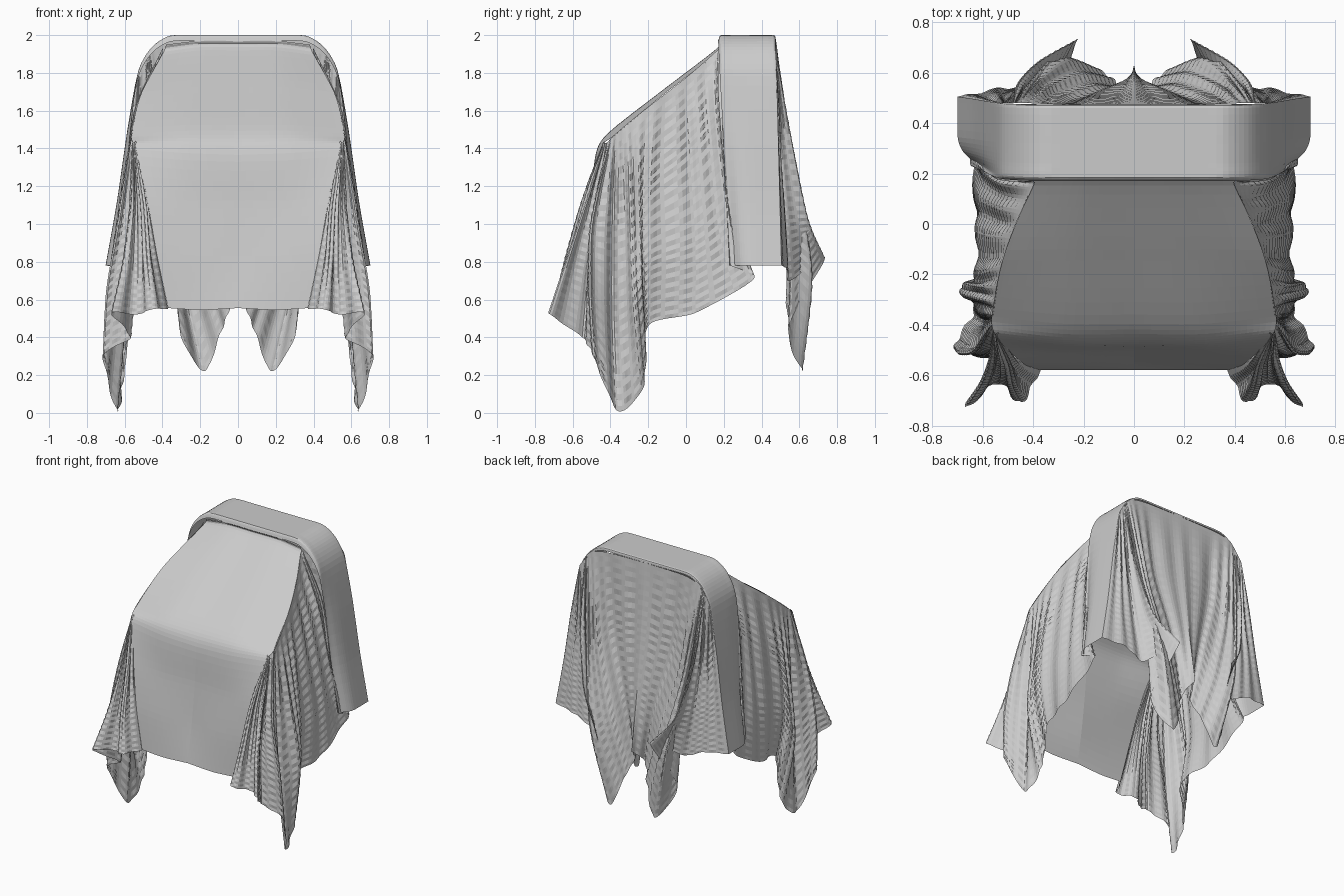
import bpy, bmesh, math
from mathutils import Vector


def spline(pts, t):
    """Point on a Catmull-Rom curve through pts, t in 0..1."""
    n = len(pts) - 1
    i = min(int(t * n), n - 1)
    f = t * n - i
    b, c = pts[i], pts[i + 1]
    a = pts[i - 1] if i > 0 else b * 2 - c
    d = pts[i + 2] if i + 2 <= n else c * 2 - b
    m0, m1 = (c - a) * 0.4, (d - b) * 0.4
    return (b * (2*f**3 - 3*f**2 + 1) + m0 * (f**3 - 2*f**2 + f)
            + c * (3*f**2 - 2*f**3) + m1 * (f**3 - f**2))


def drape(name, columns, nu, nv, pleats=0, depth=0.0):
    """Loft a cloth panel through hanging fold lines, pleat it, mirror it."""
    cols = [[Vector(p) for p in c] for c in columns]
    bm = bmesh.new()
    grid = []
    for j in range(nv + 1):
        ring = [spline(c, j / nv) for c in cols]
        grid.append([spline(ring, i / nu) for i in range(nu + 1)])
    verts = []
    for j, row in enumerate(grid):
        v = j / nv
        out = []
        for i, p in enumerate(row):
            side = row[min(i + 1, nu)] - row[max(i - 1, 0)]
            n = Vector((side.y, -side.x, 0))
            if n.length > 1e-6:
                n.normalize()
            # pleats fade in from the support, vanish at seams, jag row by row
            amp = depth * min(1, v * 5) * (1 - 0.4 * v) * min(1, i / 4, (nu - i) / 4)
            wave = math.sin(2 * math.pi * pleats * i / nu + 0.7 * (j % 2))
            q = p + n * amp * wave
            q.z = max(0, min(2, q.z))
            out.append(bm.verts.new(q))
        verts.append(out)
    for j in range(nv):
        for i in range(nu):
            bm.faces.new((verts[j][i], verts[j][i+1], verts[j+1][i+1], verts[j+1][i]))
    bm.normal_update()
    mid = Vector((0, 0, 1.1))
    facing = sum(f.normal.dot(f.calc_center_median() - mid) * f.calc_area() for f in bm.faces)
    if facing < 0:
        bmesh.ops.reverse_faces(bm, faces=bm.faces[:])
    me = bpy.data.meshes.new(name)
    bm.to_mesh(me)
    bm.free()
    ob = bpy.data.objects.new(name, me)
    bpy.context.collection.objects.link(ob)
    mirror = ob.modifiers.new("mirror", "MIRROR")
    mirror.merge_threshold = 0.002
    return ob


# Band over the top of the backrest, running down to the side flaps
arch = [(0, 2), (.2, 2), (.36, 1.995), (.46, 1.93), (.53, 1.8), (.585, 1.5), (.64, 1.12), (.70, .78)]


def band(rows):
    """Arch lines at depth y, drifting back, dropping and tucking in."""
    return [[(x - tuck * max(0, 1.8 - z), y + drift * max(0, 2 - z), z - drop * (z > 1.7))
             for x, z in arch] for y, drift, drop, tuck in rows]


drape("backrest_cover", band([(.17, .05, .03, .05), (.185, .05, 0, .06), (.24, .04, 0, .02),
                              (.32, .02, 0, 0), (.46, .02, 0, 0), (.475, .025, .02, 0)]), 20, 36)

# Sloping top sheet that turns over the front edge and hangs down
drape("front_sheet", [
    [(0, .175, 1.97), (0, .16, 1.925), (0, -.12, 1.71), (0, -.4, 1.49), (0, -.475, 1.37), (0, -.50, 1.1), (0, -.535, .82), (0, -.58, .555)],
    [(.2, .175, 1.97), (.2, .16, 1.925), (.25, -.12, 1.71), (.28, -.4, 1.49), (.28, -.475, 1.38), (.25, -.51, 1.1), (.22, -.55, .82), (.2, -.58, .545)],
    [(.38, .175, 1.95), (.4, .16, 1.9), (.515, -.12, 1.685), (.565, -.37, 1.475), (.545, -.45, 1.4), (.48, -.52, 1.12), (.43, -.56, .84), (.37, -.58, .555)],
], 24, 40)

# Side curtain: front corner folds, long tail, swag back to the side flap
drape("side_curtain", [
    [(.54, -.43, 1.44), (.48, -.52, 1.12), (.43, -.56, .84), (.37, -.58, .55)],
    [(.55, -.44, 1.43), (.50, -.56, 1.1), (.48, -.65, .8), (.45, -.71, .55)],
    [(.55, -.435, 1.43), (.53, -.53, 1.1), (.53, -.59, .8), (.54, -.63, .52)],
    [(.56, -.43, 1.43), (.57, -.54, 1.1), (.61, -.64, .8), (.67, -.73, .53)],
    [(.55, -.42, 1.43), (.54, -.48, 1.05), (.54, -.52, .75), (.57, -.55, .4)],
    [(.565, -.4, 1.45), (.63, -.5, 1.0), (.69, -.51, .65), (.71, -.49, .3)],
    [(.56, -.37, 1.48), (.58, -.38, 1.0), (.6, -.38, .5), (.64, -.36, .01)],
    [(.55, -.3, 1.54), (.63, -.28, 1.05), (.69, -.26, .6), (.61, -.22, .15)],
    [(.53, -.18, 1.635), (.6, -.2, 1.2), (.63, -.2, .8), (.58, -.2, .46)],
    [(.47, 0, 1.775), (.55, .02, 1.38), (.62, .05, .9), (.63, .05, .53)],
    [(.4, .15, 1.905), (.53, .17, 1.55), (.6, .23, 1.05), (.64, .36, .71)],
    [(.4, .175, 1.93), (.55, .19, 1.6), (.60, .21, 1.15), (.65, .235, .78)],
], 132, 44, 18, .012)

# Rear curtain: corner flap, gathered tail and the centre panel
drape("rear_curtain", [
    [(.53, .48, 1.8), (.585, .485, 1.5), (.64, .495, 1.12), (.70, .505, .78)],
    [(.52, .48, 1.83), (.52, .495, 1.4), (.53, .52, 1.05), (.52, .54, .76)],
    [(.49, .48, 1.87), (.46, .50, 1.4), (.42, .53, 1.02), (.37, .55, .70)],
    [(.48, .48, 1.88), (.45, .57, 1.4), (.37, .65, 1.02), (.22, .735, .82)],
    [(.47, .48, 1.89), (.43, .52, 1.35), (.36, .55, .9), (.31, .54, .45)],
    [(.46, .48, 1.91), (.40, .57, 1.3), (.30, .67, .75), (.18, .62, .22)],
    [(.42, .48, 1.95), (.34, .55, 1.3), (.21, .60, .8), (.09, .58, .43)],
    [(.3, .475, 1.975), (.25, .50, 1.45), (.13, .54, 1.0), (.04, .53, .56)],
    [(0, .475, 1.98), (0, .52, 1.5), (0, .57, 1.05), (0, .63, .66)],
], 96, 44, 12, .009)
